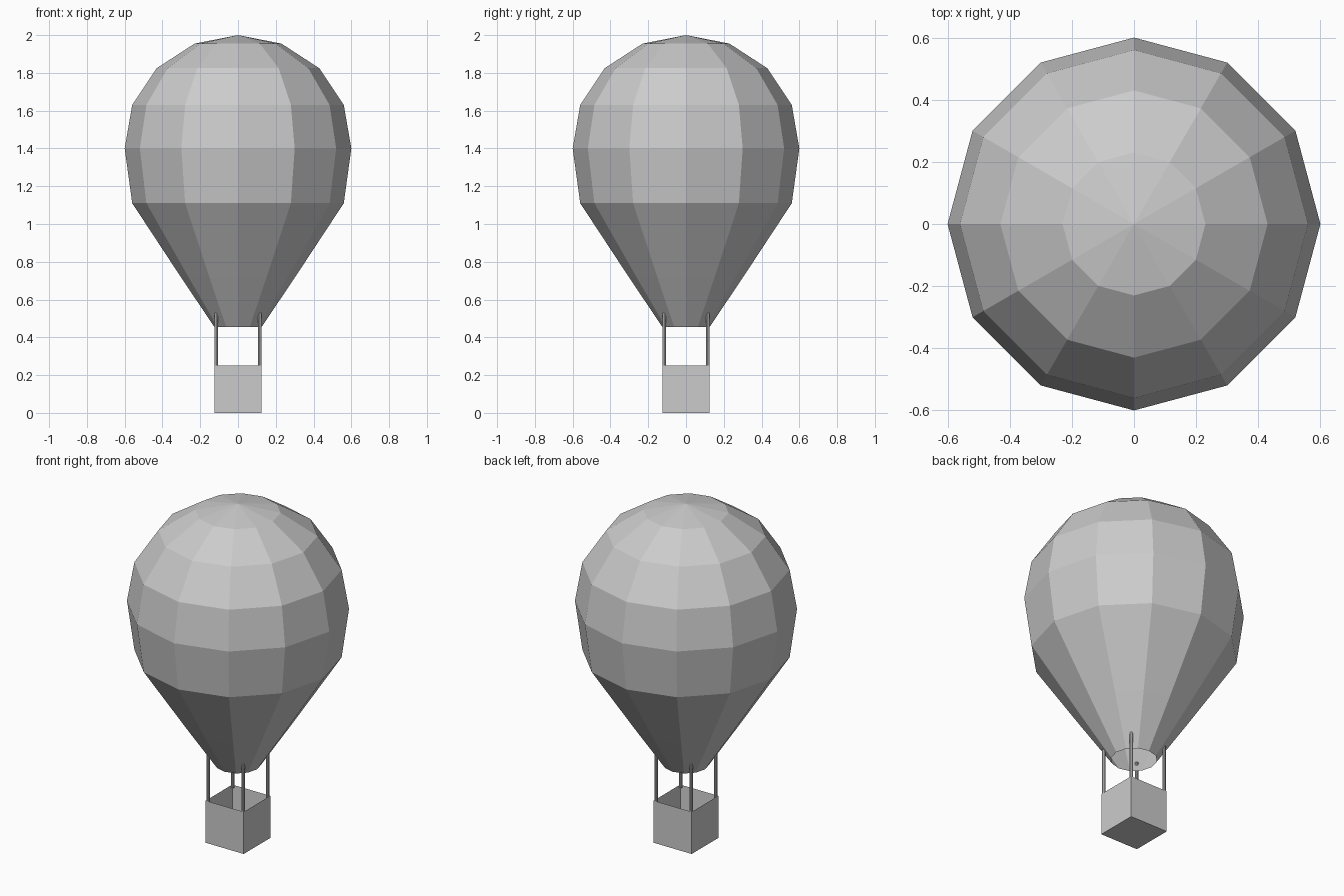
import bpy, bmesh
from math import sin, cos, pi
from mathutils import Matrix

if "Cube" in bpy.data.objects:
    bpy.data.objects.remove(bpy.data.objects["Cube"])

grey = bpy.data.materials.new("light grey")
grey.use_nodes = True
grey.diffuse_color = (0.6, 0.6, 0.6, 1)
grey.node_tree.nodes["Principled BSDF"].inputs["Base Color"].default_value = (0.6, 0.6, 0.6, 1)


def add_object(name, bm):
    mesh = bpy.data.meshes.new(name)
    bmesh.ops.recalc_face_normals(bm, faces=bm.faces[:])
    bm.to_mesh(mesh)
    bm.free()
    mesh.materials.append(grey)
    obj = bpy.data.objects.new(name, mesh)
    bpy.context.collection.objects.link(obj)
    return obj


# Envelope: faceted profile swept round z, open at the mouth
SIDES = 12
profile = [(0.125, 0.455), (0.30, 0.715), (0.56, 1.11), (0.60, 1.40),
           (0.56, 1.63), (0.43, 1.825), (0.23, 1.955)]
bm = bmesh.new()
rings = [[bm.verts.new((r * cos(2 * pi * i / SIDES), r * sin(2 * pi * i / SIDES), z))
          for i in range(SIDES)] for r, z in profile]
apex = bm.verts.new((0, 0, 2))
for i in range(SIDES):
    j = (i + 1) % SIDES
    for low, high in zip(rings, rings[1:]):
        bm.faces.new((low[i], low[j], high[j], high[i]))
    bm.faces.new((rings[-1][i], rings[-1][j], apex))
add_object("envelope", bm)

# Basket: box with the top inset and pushed down
bm = bmesh.new()
bmesh.ops.create_cube(bm, size=0.25, matrix=Matrix.Translation((0, 0, 0.125)))
top = max(bm.faces, key=lambda f: f.calc_center_median().z)
bmesh.ops.inset_region(bm, faces=[top], thickness=0.018)
bmesh.ops.translate(bm, verts=top.verts[:], vec=(0, 0, -0.23))
add_object("basket", bm)

# Four struts from the basket corners to the envelope mouth
for side, x in (("left", 0.115), ("right", -0.115)):
    for end, y in (("front", -0.115), ("back", 0.115)):
        bm = bmesh.new()
        bmesh.ops.create_cone(bm, cap_ends=True, segments=8, radius1=0.009, radius2=0.009,
                              depth=0.29, matrix=Matrix.Translation((x, y, 0.385)))
        add_object(f"strut_{end}_{side}", bm)
